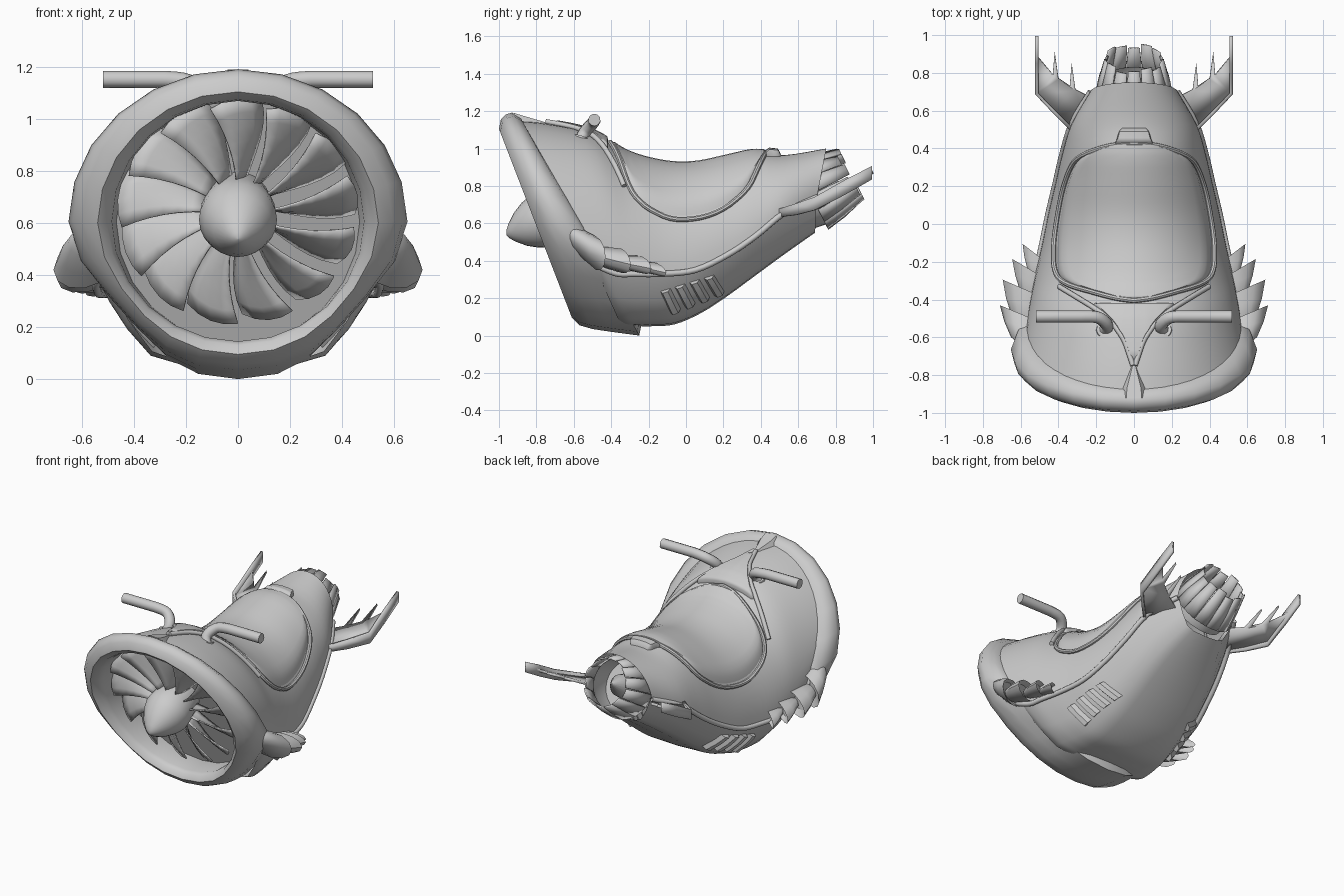
import bpy, bmesh, math
from math import sin, cos, pi, radians
from mathutils import Vector as V
from mathutils.bvhtree import BVHTree

if "Cube" in bpy.data.objects:
    bpy.data.objects.remove(bpy.data.objects["Cube"])


def shade(ob, angle):
    bpy.ops.object.select_all(action='DESELECT')
    ob.select_set(True)
    bpy.context.view_layer.objects.active = ob
    if ob.type == 'CURVE':
        bpy.ops.object.convert(target='MESH')
    bpy.ops.object.shade_smooth_by_angle(angle=radians(angle))


def mesh(name, verts, faces, angle=35):
    me = bpy.data.meshes.new(name)
    me.from_pydata([tuple(v) for v in verts], [], faces)
    bm = bmesh.new()
    bm.from_mesh(me)
    bmesh.ops.remove_doubles(bm, verts=bm.verts, dist=1e-4)
    bmesh.ops.recalc_face_normals(bm, faces=bm.faces)
    bm.to_mesh(me)
    bm.free()
    ob = bpy.data.objects.new(name, me)
    bpy.context.collection.objects.link(ob)
    shade(ob, angle)
    return ob


def grid(rows, closed=False):
    n = len(rows[0])
    faces = [(i * n + j, i * n + (j + 1) % n, (i + 1) * n + (j + 1) % n, (i + 1) * n + j)
             for i in range(len(rows) - 1) for j in range(n if closed else n - 1)]
    return [p for r in rows for p in r], faces


def loft(name, rows, closed=True, caps=(), angle=35):
    v, f = grid(rows, closed)
    n = len(rows[0])
    f += [tuple(range(n)) if c == 0 else tuple(range(len(v) - n, len(v))) for c in caps]
    return mesh(name, v, f, angle)


def tube(name, pts, r, cyclic=False, res=3):
    cu = bpy.data.curves.new(name, 'CURVE')
    cu.dimensions, cu.bevel_depth, cu.bevel_resolution, cu.use_fill_caps = '3D', r, res, True
    sp = cu.splines.new('POLY')
    sp.points.add(len(pts) - 1)
    for p, q in zip(sp.points, pts):
        p.co = (*q, 1)
    sp.use_cyclic_u = cyclic
    ob = bpy.data.objects.new(name, cu)
    bpy.context.collection.objects.link(ob)
    shade(ob, 40)


def solidify(ob, t):
    m = ob.modifiers.new('thickness', 'SOLIDIFY')
    m.thickness, m.offset = t, 0


def spline(table, steps):
    out = []
    for i in range(len(table) - 1):
        a, b, c, d = (table[max(0, min(len(table) - 1, i + k))] for k in (-1, 0, 1, 2))
        for s in range(steps):
            t = s / steps
            out.append([.5 * (2 * q + (r - p) * t + (2 * p - 5 * q + 4 * r - w) * t * t
                        + (3 * q - p - 3 * r + w) * t ** 3) for p, q, r, w in zip(a, b, c, d)])
    return out + [list(table[-1])]


# Body stations: top y, top z, belt y, centre z, half width, end angle, keel y, keel z
stations = spline([
    (-.90, 1.15, -.50, .60, .575, 112, -.35, .06), (-.72, 1.13, -.45, .52, .565, 105, -.30, .05),
    (-.50, 1.08, -.36, .44, .545, 100, -.25, .05), (-.32, .97, -.27, .38, .525, 95, -.18, .05),
    (-.12, .915, -.12, .33, .49, 90, -.06, .06), (.05, .91, .05, .35, .455, 90, .08, .12),
    (.22, .945, .22, .43, .415, 90, .22, .21), (.37, .975, .37, .53, .38, 90, .37, .32),
    (.53, .965, .53, .66, .33, 90, .52, .43), (.75, 1.0, .70, .74, .23, 90, .69, .55)], 4)
upper, lower, belt = [], [], []
for yt, zt, yb, zc, w, am, yk, zk in stations:
    am = radians(am)
    xb, zb = w * sin(am), zc + (zt - zc) * cos(am)
    row = []
    for k in range(-14, 15):
        a = am * k / 14
        z = zc + (zt - zc) * cos(a)
        row.append(V((w * sin(a), yt + (yb - yt) * (zt - z) / (zt - zb), z)))
    upper.append(row)
    belt.append(V((xb, yb, zb)))
    half = [(.96, -.03), (.92, .12), (.79, .5), (.62, .86), (.42, .97), (0, 1)]
    pts = [V((xb * fx, yb + (yk - yb) * fz, zb + (zk - zb) * fz)) for fx, fz in half]
    lower.append(pts + [V((-p.x, p.y, p.z)) for p in pts[-2::-1]])
loft('upper_body_shell', upper, False)
loft('lower_body_shell', lower, False)
top_tree = BVHTree.FromPolygons(*grid(upper))
low_tree = BVHTree.FromPolygons(*grid(lower))


def on_top(x, y, h):
    p, n, _, _ = top_tree.ray_cast(V((x, y, 3)), V((0, 0, -1)))
    if p is None:
        return V((x, y, .95 + h))
    return p + n * (h if n.z > 0 else -h)


def patch(name, tab, h, rim):
    # Raised pad on the shell from an outline of (y, half width)
    rows, n = [], len(tab) - 1
    for i, (y, w) in enumerate(tab):
        e = min(1, i / 4, (n - i) / 4)
        rows.append([on_top(w * t, y, -.008 + (h + .008) * min(e, 9 * (1 - abs(t))))
                     for t in (sin(pi / 2 * k / 12) for k in range(-12, 13))])
    loft(name, rows, False, angle=50)
    if rim:
        edge = [on_top(w, y, .008) for y, w in tab]
        tube(name + '_trim', edge + [V((-p.x, p.y, p.z)) for p in edge[-2:0:-1]], rim, True, 2)


# Seat, dash and small top pieces, laid over the shell
patch('seat', spline([(-.41, 0), (-.395, .1), (-.36, .23), (-.315, .36), (-.25, .412), (-.12, .418), (.03, .40),
                      (.2, .365), (.33, .31), (.385, .22), (.415, .11), (.425, 0)], 4), .024, .014)
dash = [(.005, -.75), (.025, -.69), (.055, -.61), (.11, -.53), (.17, -.475), (.27, -.41), (.39, -.335)]
patch('dash', spline([(y, x) for x, y in dash[:-2]] + [(-.435, .22), (-.415, .2)], 4), .026, 0)
for s in (-1, 1):
    tube('dash_trim', [on_top(s * x, y, .01) for x, y in spline(dash, 3)], .014)
patch('seat_rear_stop', spline([(.405, .12), (.44, .095), (.49, .08), (.51, .06)], 4), .035, 0)
loft('crest', [[V((x, y, z)) for x, z in ((-w, 1.12), (-w * .5, zt), (w * .5, zt), (w, 1.12))]
               for y, w, zt in ((-.92, .08, 1.19), (-.87, .075, 1.175), (-.75, .015, 1.14))], caps=(0, 1))


# Intake cowl: tilted rings from throat around the lip to the back edge
def cowl_ring(yt, zt, yb, zb, w, v):
    out = []
    for i in range(24):
        a = 2 * pi * i / 24
        c = cos(a)
        f = 1 - (v * sin(2 * a) ** 2 if c < 0 else 0)
        out.append(V((w * sin(a) * f, (yt + yb) / 2 + c * (yt - yb) / 2, (zt + zb) / 2 + c * (zt - zb) / 2)))
    return out


loft('intake_cowl', [cowl_ring(*r) for r in (
    (-.75, 1.07, -.39, .14, .468, 0), (-.92, 1.07, -.565, .145, .485, 0), (-.965, 1.075, -.595, .13, .505, .03),
    (-1.0, 1.105, -.61, .095, .54, .06), (-.99, 1.155, -.57, .055, .595, .10), (-.965, 1.182, -.50, .035, .635, .14),
    (-.93, 1.192, -.40, .02, .652, .17), (-.885, 1.165, -.25, .0, .615, .18), (-.86, 1.12, -.24, .05, .56, .18))],
    caps=(0,), angle=50)

# Turbine
C, A, U, W = V((0, -.755, .62)), V((0, -.93, -.37)), V((1, 0, 0)), V((0, -.37, .93))


def fan(r, a, d):
    return C + (U * cos(a) + W * sin(a)) * r + A * d


loft('turbine_hub', [[fan(r, 2 * pi * k / 24, d) for k in range(24)] for d, r in
     ((-.18, .12), (-.05, .145), (.02, .15), (.08, .13), (.14, .095), (.19, .05), (.21, .025), (.22, .003))], caps=(1,))
for b in range(13):
    rows = []
    for i in range(7):
        f = i / 6
        r, mid, hw = .12 + .345 * f, 2 * pi * b / 13 + .14 * f * f, .15 + .075 * sin(f * pi * .6)
        rows.append([fan(r - .015 * t * t * f, mid + hw * t, -.085 + .05 * t + .012 * (1 - t * t))
                     for t in (-1, -.5, 0, .5, 1)])
    solidify(loft('turbine_blade', rows, False), .008)

# Exhaust nozzle with uneven petals
E, EA, EW = V((0, .72, .78)), V((0, .89, .45)), V((0, -.45, .89))


def noz(r, a, d):
    return E + (U * cos(a) + EW * sin(a)) * r + EA * d


loft('exhaust_liner', [[noz(r, 2 * pi * k / 28, d) for k in range(28)] for d, r in
     ((-.12, .17), (-.02, .185), (.04, .168))], caps=(0,))
loft('exhaust_cone', [[noz(r, 2 * pi * k / 16, d) for k in range(16)] for d, r in
     ((-.12, .09), (0, .07), (.1, .005))], caps=(1,))
for k in range(14):
    a, L = 2 * pi * (k + .5) / 14, (.175, .16, .185)[k % 3]
    solidify(loft('exhaust_petal', [[noz(r, a + t * hw, d) for t in (-1, 0, 1)] for d, r, hw in
             ((-.06, .205, .215), (.05, .185, .215), (L, .152, .2))], False), .01)

for s in (-1, 1):
    # Handlebar
    bar = spline([(.165, -.57, 1.03), (.14, -.54, 1.09), (.19, -.495, 1.14), (.28, -.49, 1.153)], 4) + [(.52, -.49, 1.153)]
    tube('handlebar', [(s * x, y, z) for x, y, z in bar], .033)
    tube('handlebar_collar', [(s * .168, -.58, 1.0), (s * .155, -.56, 1.06)], .045)
    # Belt ridge
    tube('belt_ridge', [(s * p.x, p.y, p.z) for p in belt], .016)
    # Layered side scales, each a flared cup with a swept rear edge
    for y0, z0, x0, y1, z1, x1, rx, rz in (
            (-.64, .55, .57, -.48, .44, .59, .12, .09), (-.54, .44, .57, -.345, .40, .58, .115, .065),
            (-.40, .40, .545, -.235, .378, .56, .085, .045), (-.28, .375, .52, -.155, .355, .525, .065, .032)):
        rows = []
        for f, g in ((0, .3), (.2, .65), (.6, .88), (1, 1), (.8, .7)):
            rows.append([V((s * (x0 + (x1 - x0) * f + rx * g * cos(q)), y0 + (y1 - y0) * f + .05 * f * cos(q),
                            z0 + (z1 - z0) * f + rz * g * sin(q) - .02 * f * cos(q)))
                         for q in (2 * pi * k / 12 for k in range(12))])
        loft('side_scale', rows, caps=(0, 1), angle=45)

    # Tail fin with spiked trailing edge and a deep outer rim
    def fz(y):
        return .655 + (y - .5) * .22 if y < .66 else .69 + (y - .66) * .54
    out = [(.32, .5), (.43, .6), (.52, .69), (.52, 1.0), (.505, .88), (.43, .79), (.42, .91), (.40, .77),
           (.34, .73), (.33, .85), (.31, .71), (.21, .66), (.24, .52)]
    solidify(mesh('tail_fin', [(s * x, y, fz(y)) for x, y in out], [tuple(range(len(out)))]), .018)
    solidify(loft('tail_fin_rim', [[V((s * x, y, fz(y) + t)) for t in (h, -h)] for x, y, h in
             ((.31, .48, .02), (.42, .59, .03), (.515, .69, .035), (.515, .85, .04), (.515, .995, .036))], False), .018)

    # Belly louvres
    def vent(u, v, h):
        y, z = -.14 + .31 * u + .055 * v, .235 + .095 * u - (.115 - .03 * u) * v
        p, n, _, _ = low_tree.ray_cast(V((2, y, z)), V((-1, 0, 0)))
        p = (p + n * (h if n.x > 0 else -h)) if p else V((.3, y, z))
        return V((s * p.x, p.y, p.z))
    for k in range(4):
        rows = [[vent(k / 4 + du, v, h) for du, h in ((0, -.012), (.03, .026), (.12, .024), (.215, -.012))]
                for v in (0, .25, .5, .75, 1)]
        loft('belly_louvre', rows, caps=(0, 1))
